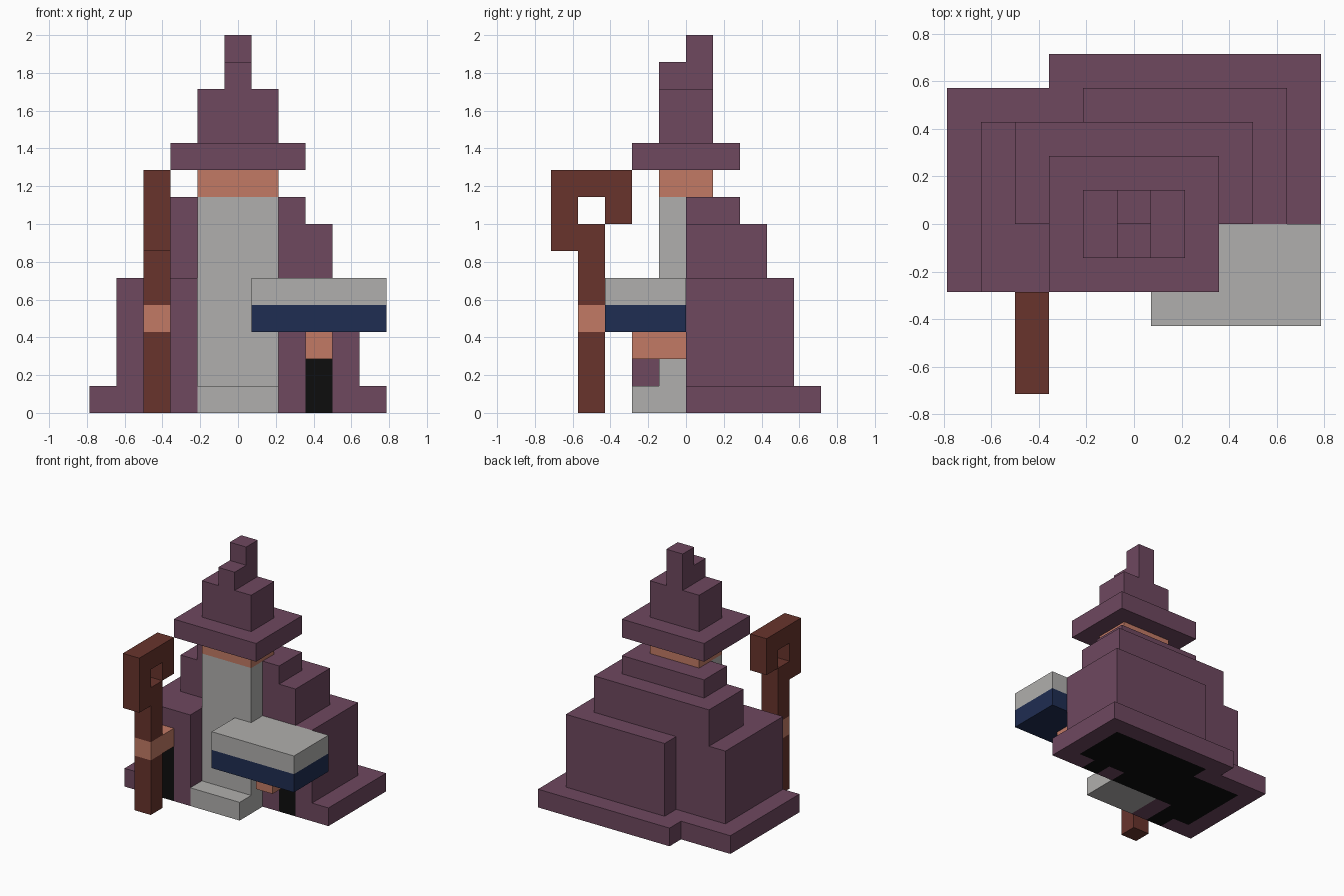
import bpy, bmesh, math
from itertools import product
from mathutils import Vector

if "Cube" in bpy.data.objects:
    bpy.data.objects.remove(bpy.data.objects["Cube"])

U = 1 / 7  # size of one block


def material(name, rgb):
    """Flat material from 0-255 display values, stored as linear."""
    lin = [((c / 255 + 0.055) / 1.055) ** 2.4 if c > 10 else c / 255 / 12.92 for c in rgb]
    m = bpy.data.materials.new(name)
    m.use_nodes = True
    m.diffuse_color = (*lin, 1)
    bsdf = next(n for n in m.node_tree.nodes if n.type == 'BSDF_PRINCIPLED')
    bsdf.inputs["Base Color"].default_value = (*lin, 1)
    bsdf.inputs["Roughness"].default_value = 0.9
    return m


PURPLE = material("purple cloth", (110, 72, 95))
GREY = material("pale grey", (176, 175, 173))
SKIN = material("skin", (194, 122, 101))
BROWN = material("brown wood", (104, 52, 44))
NAVY = material("navy cover", (31, 45, 82))
BLACK = material("black shadow cloth", (13, 13, 13))

DIRS = [Vector(d) for d in ((1, 0, 0), (-1, 0, 0), (0, 1, 0), (0, -1, 0), (0, 0, 1), (0, 0, -1))]


def blocks(name, *layers):
    """Fuse boxes (x0, x1, y0, y1, z0, z1 in blocks) into one skin; later layers recolour cells."""
    cells, mats = {}, []
    for mat, boxes in layers:
        if mat not in mats:
            mats.append(mat)
        for x0, x1, y0, y1, z0, z1 in boxes:
            xs = range(round(x0 - 0.5), round(x1 - 0.5))
            for c in product(xs, range(y0, y1), range(z0, z1)):
                cells[c] = mats.index(mat)
    bm = bmesh.new()
    for c, index in cells.items():
        centre = Vector((c[0] + 1, c[1] + 0.5, c[2] + 0.5))
        for d in DIRS:
            if tuple(int(a + b) for a, b in zip(c, d)) in cells:
                continue
            s = Vector((d.y, d.z, d.x))
            t = d.cross(s)
            f = bm.faces.new([bm.verts.new((centre + (d + a * s + b * t) / 2) * U)
                              for a, b in ((-1, -1), (1, -1), (1, 1), (-1, 1))])
            f.material_index = index
    bmesh.ops.remove_doubles(bm, verts=bm.verts[:], dist=0.001)
    bmesh.ops.dissolve_limit(bm, angle_limit=math.radians(1), verts=bm.verts[:],
                             edges=bm.edges[:], delimit={'MATERIAL'})
    mesh = bpy.data.meshes.new(name)
    bm.to_mesh(mesh)
    bm.free()
    for m in mats:
        mesh.materials.append(m)
    ob = bpy.data.objects.new(name, mesh)
    bpy.context.collection.objects.link(ob)
    return ob


# Robe: stepped tiers, with dark lining under the hem and in the sleeve openings
blocks("robe",
       (PURPLE, [(-2.5, 5.5, 0, 5, 0, 1), (-5.5, -1.5, -2, 4, 0, 1),
                 (-1.5, 4.5, 0, 4, 1, 5), (-4.5, -1.5, -2, 3, 1, 5),
                 (-3.5, 3.5, 0, 3, 5, 7), (-2.5, 2.5, 0, 2, 7, 8)]),
       (BLACK, [(-4.5, -2.5, -1, 3, 0, 1), (-2.5, -1.5, 0, 3, 0, 1),
                (-1.5, 4.5, 1, 4, 0, 1), (-1.5, 1.5, 0, 1, 0, 1),
                (2.5, 3.5, 0, 1, 0, 2), (-3.5, -2.5, -2, -1, 0, 3)]))

# Head, beard and hat
blocks("head", (SKIN, [(-1.5, 1.5, -1, 1, 8, 9)]))
blocks("beard", (GREY, [(-1.5, 1.5, -1, 0, 0, 8), (-1.5, 1.5, -2, 0, 0, 1)]))
blocks("hat", (PURPLE, [(-2.5, 2.5, -2, 2, 9, 10), (-1.5, 1.5, -1, 1, 10, 12),
                        (-0.5, 0.5, -1, 1, 12, 13), (-0.5, 0.5, 0, 1, 13, 14)]))

# Hands
blocks("left_hand", (SKIN, [(2.5, 3.5, -2, 0, 2, 3)]))
blocks("right_hand", (SKIN, [(-3.5, -2.5, -4, -2, 3, 4)]))

# Staff with a hooked top, split by the hand
blocks("staff_lower", (BROWN, [(-3.5, -2.5, -4, -3, 0, 3)]))
blocks("staff_upper", (BROWN, [(-3.5, -2.5, -4, -3, 4, 7), (-3.5, -2.5, -5, -4, 6, 9),
                               (-3.5, -2.5, -5, -2, 8, 9), (-3.5, -2.5, -3, -2, 7, 9)]))

# Open book: cover below, pages above
blocks("book_cover", (NAVY, [(0.5, 5.5, -3, 0, 3, 4)]))
blocks("book_pages", (GREY, [(0.5, 5.5, -3, 0, 4, 5)]))
